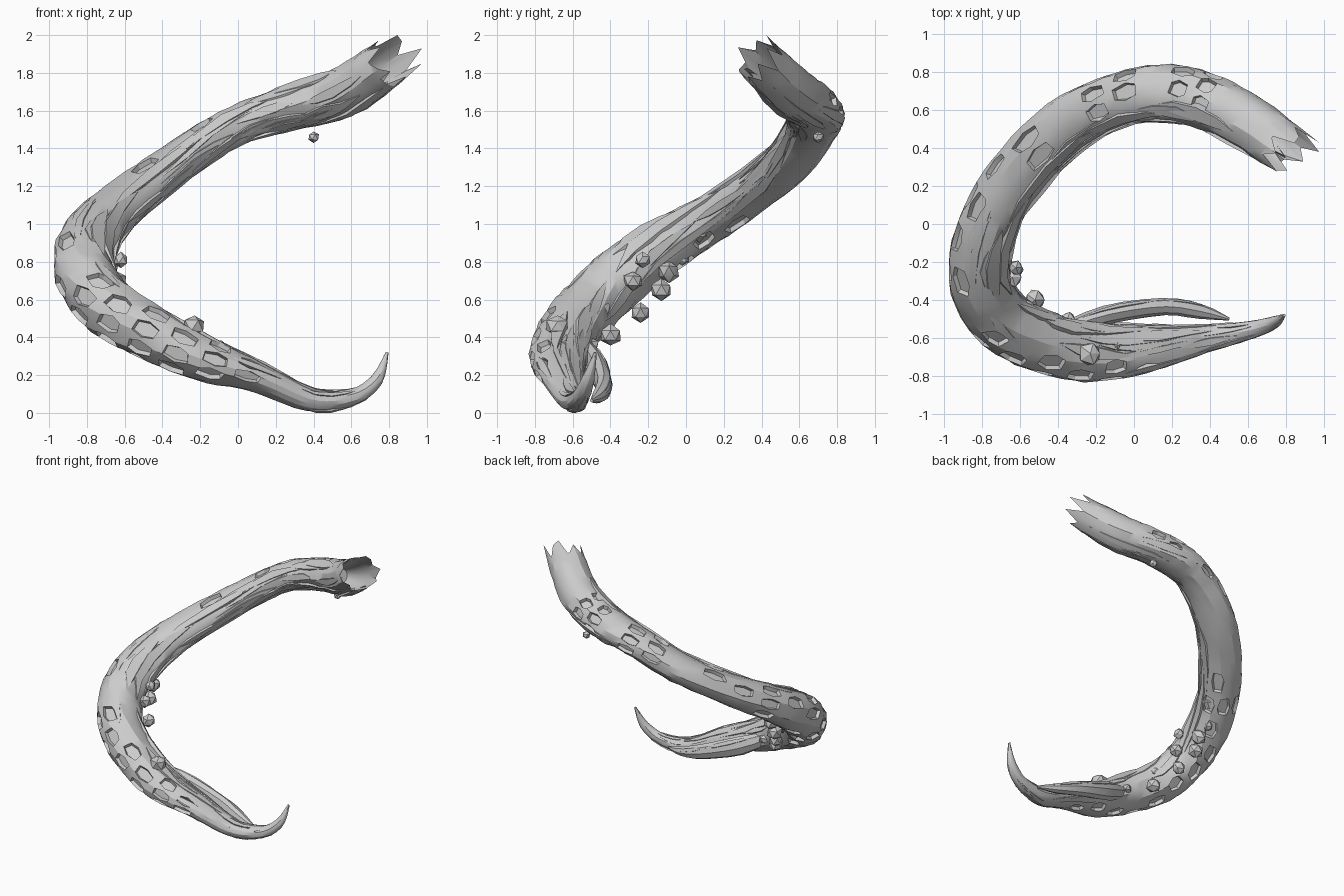
import bpy, bmesh, math, random
from mathutils import Vector

if "Cube" in bpy.data.objects:
    bpy.data.objects.remove(bpy.data.objects["Cube"])

random.seed(4)
mat = bpy.data.materials.new("pale grey bark")
mat.diffuse_color = (0.6, 0.6, 0.6, 1)
mat.use_nodes = True
mat.node_tree.nodes["Principled BSDF"].inputs["Base Color"].default_value = mat.diffuse_color
Z = Vector((0, 0, 1))

# Centre line points: x, y, z, sideways radius, upright radius
ARM = [(0.80, 0.395, 1.86, .135, .125), (0.60, 0.54, 1.72, .145, .135), (0.40, 0.64, 1.645, .15, .125),
       (0.18, 0.69, 1.585, .155, .115), (-0.05, 0.665, 1.50, .145, .108), (-0.33, 0.54, 1.32, .15, .108),
       (-0.60, 0.28, 1.12, .155, .118), (-0.77, 0.0, 0.95, .16, .14), (-0.82, -0.28, 0.77, .165, .16),
       (-0.71, -0.49, 0.58, .165, .165), (-0.48, -0.62, 0.43, .165, .15), (-0.2, -0.67, 0.29, .16, .125),
       (0.1, -0.65, 0.19, .12, .085), (0.38, -0.60, 0.07, .075, .063), (0.60, -0.56, 0.082, .05, .045),
       (0.73, -0.52, 0.17, .035, .035), (0.79, -0.48, 0.32, .008, .008)]
FORK = [(-0.42, -0.57, 0.39, .03, .04), (-0.15, -0.48, 0.26, .05, .075), (0.15, -0.435, 0.15, .045, .06),
        (0.35, -0.46, 0.09, .04, .04), (0.50, -0.50, 0.065, .008, .01)]


def sample(pts, s):
    """Smooth curve through the points; s runs from 0 to 1."""
    n = len(pts) - 1
    u = max(0, min(s, 1)) * n
    i = min(int(u), n - 1)
    t = u - i
    p0, p1, p2, p3 = (pts[max(0, min(k, n))] for k in (i - 1, i, i + 1, i + 2))
    return [0.5 * (2 * b + (c - a) * t + (2 * a - 5 * b + 4 * c - d) * t * t + (3 * b - a - 3 * c + d) * t ** 3)
            for a, b, c, d in zip(p0, p1, p2, p3)]


def frame(pts, s):
    v = sample(pts, s)
    t = (Vector(sample(pts, s + .008)[:3]) - Vector(sample(pts, s - .008)[:3])).normalized()
    side = t.cross(Z).normalized()
    return Vector(v[:3]), t, side, side.cross(t), v[3], v[4]


def surf(pts, s, ang, scale=1.0, lift=0.0):
    """Point on the limb; angle 0 is outward, 90 degrees is up."""
    c, t, side, up, a, b = frame(pts, s)
    d = side * math.cos(ang) * (a * scale + lift) + up * math.sin(ang) * (b * scale + lift)
    return c + d


def finish(bm, name, angle=35):
    bmesh.ops.recalc_face_normals(bm, faces=bm.faces)
    me = bpy.data.meshes.new(name)
    bm.to_mesh(me)
    bm.free()
    me.materials.append(mat)
    ob = bpy.data.objects.new(name, me)
    bpy.context.collection.objects.link(ob)
    bpy.ops.object.select_all(action='DESELECT')
    ob.select_set(True)
    bpy.context.view_layer.objects.active = ob
    bpy.ops.object.shade_smooth_by_angle(angle=math.radians(angle))


def limb(name, pts, rings, sides, pit_rows, torn):
    bm = bmesh.new()
    # Hexagonal pits, staggered; on top of the upper arm, outside and below further down
    pits = {}
    for row, i in enumerate(range(10, pit_rows, 3)):
        lo, hi = (-15, 112) if i < rings * .35 else (-130, 65)
        for j in range(row % 2, sides, 2):
            a = (j + .5) / sides * 360
            a = a - 360 if a > 180 else a
            if lo < a < hi and random.random() < .75:
                pits[(i, j)] = True
    push = {}
    for i, j in pits:
        push[(i + 1, j)] = -.3
        push[(i + 1, (j + 1) % sides)] = .3
    ridge = [random.uniform(-.06, .06) for _ in range(sides)]
    grid = []
    for i in range(rings + 1):
        s = i / rings
        ring = []
        for j in range(sides):
            ang = (j + push.get((i, j), 0)) / sides * math.tau
            sc = .98 + ridge[(j + i // 9) % sides] * .6 + random.uniform(-.025, .025)
            ring.append(bm.verts.new(surf(pts, s + random.uniform(-.002, .002) * (0 < i < rings), ang, sc)))
        grid.append(ring)
    skip = {(i + k, j) for i, j in pits for k in (0, 1)}
    holes = []
    for i in range(rings):
        for j in range(sides):
            k = (j + 1) % sides
            if (i, j) in pits:
                holes.append(bm.faces.new((grid[i][j], grid[i][k], grid[i + 1][k], grid[i + 2][k],
                                           grid[i + 2][j], grid[i + 1][j])))
            elif (i, j) not in skip:
                bm.faces.new((grid[i][j], grid[i][k], grid[i + 1][k], grid[i + 1][j]))
    bm.faces.new(grid[-1])
    if torn:
        # Torn hollow end with jagged splinters, longer on the outer side
        t = frame(pts, 0)[1]
        last = grid[0]
        for j, v in enumerate(grid[0]):
            jag = (.11, -.06, .04, .085, -.10, .06, -.02)[j % 7] * random.uniform(.8, 1.1)
            v.co -= t * (jag + .045 * math.cos(j / sides * math.tau))
        for s, sc in ((.03, .84), (.06, .72), (.1, .45)):
            ring = [bm.verts.new(surf(pts, s, j / sides * math.tau, sc)) for j in range(sides)]
            for j in range(sides):
                k = (j + 1) % sides
                bm.faces.new((last[j], last[k], ring[k], ring[j]))
            last = ring
        bm.faces.new(last)
    else:
        bm.faces.new(grid[0])
    bmesh.ops.recalc_face_normals(bm, faces=bm.faces)
    if holes:
        bmesh.ops.inset_individual(bm, faces=holes, thickness=.008, depth=-.025)
    finish(bm, name, 25)


limb("main_limb", ARM, 84, 16, 64, True)
limb("side_fork", FORK, 12, 8, 0, False)


# Pointed bark strands lying along the limbs
def strand(bm, pts, s0, length, ang, width, height, twist):
    n = 4
    rows = []
    for i in range(n + 1):
        f = i / n
        s = min(s0 + f * length, 1)
        a = ang + twist * f
        w = width * math.sin(math.pi * f) * random.uniform(.8, 1.2) + .01
        h = height * math.sin(math.pi * f) - .004
        rows.append([bm.verts.new(surf(pts, s, a + d * w, 1, e)) for d, e in
                     ((-1, -.025), (-.75, h), (.6, h * .6), (1, -.02))])
    for p, q in zip(rows, rows[1:]):
        for k in range(3):
            bm.faces.new((p[k], p[k + 1], q[k + 1], q[k]))


bm = bmesh.new()
U = random.uniform
for _ in range(30):  # inner side of the whole arm
    strand(bm, ARM, U(.0, .80), U(.08, .17), math.radians(U(120, 235)), U(.20, .38), U(.010, .022), U(-.5, .3))
for _ in range(10):  # underside of the upper arm
    strand(bm, ARM, U(.0, .22), U(.08, .16), math.radians(U(200, 335)), U(.18, .34), U(.008, .018), U(-.4, .3))
for _ in range(10):  # top of the lower arm
    strand(bm, ARM, U(.36, .72), U(.06, .12), math.radians(U(70, 130)), U(.16, .30), U(.008, .018), U(-.4, .3))
for _ in range(10):  # tapering tip
    strand(bm, ARM, U(.66, .83), U(.06, .12), U(0, math.tau), U(.25, .4), .012, U(-.3, .3))
for _ in range(4):
    strand(bm, FORK, U(.1, .5), .35, U(0, math.tau), .35, .008, .2)
finish(bm, "bark_strands", 20)

# Loose splinter on the inner bend
bm = bmesh.new()
strip = [(-.80, -.27, .90), (-.70, -.18, .92), (-.63, -.08, .90)]
lo = [bm.verts.new(Vector(p) + Vector((.02, -.03, -.05)) * (1 - i * .45)) for i, p in enumerate(strip)]
hi = [bm.verts.new(Vector(p) + Vector((-.02, .02, .05)) * (1 - i * .45)) for i, p in enumerate(strip)]
mid = [bm.verts.new(Vector(p) + Vector((.03, .03, 0)) * (1 - i * .45)) for i, p in enumerate(strip)]
for a, b in ((lo, hi), (hi, mid), (mid, lo)):
    for i in range(2):
        bm.faces.new((a[i], a[i + 1], b[i + 1], b[i]))
finish(bm, "loose_splinter")

# Faceted nodules along the inner and lower side
NODULES = [(.40, .70, 1.46, .032), (-.62, -.23, .81, .042), (-.23, -.68, .46, .065), (-.70, -.13, .65, .058),
           (-.63, -.24, .53, .052), (-.52, -.40, .41, .06), (-.66, .07, .96, .058), (-.69, -.09, .75, .058),
           (-.64, -.28, .70, .055), (-.57, -.44, .55, .05), (-.09, -.64, .365, .02), (-.72, -.02, .82, .04),
           (-.35, -.50, .36, .04)]
bm = bmesh.new()
for x, y, z, r in NODULES:
    new = bmesh.ops.create_icosphere(bm, subdivisions=1, radius=r)["verts"]
    for v in new:
        v.co = v.co * random.uniform(.85, 1.1) + Vector((x, y, z))
finish(bm, "nodules", 25)
